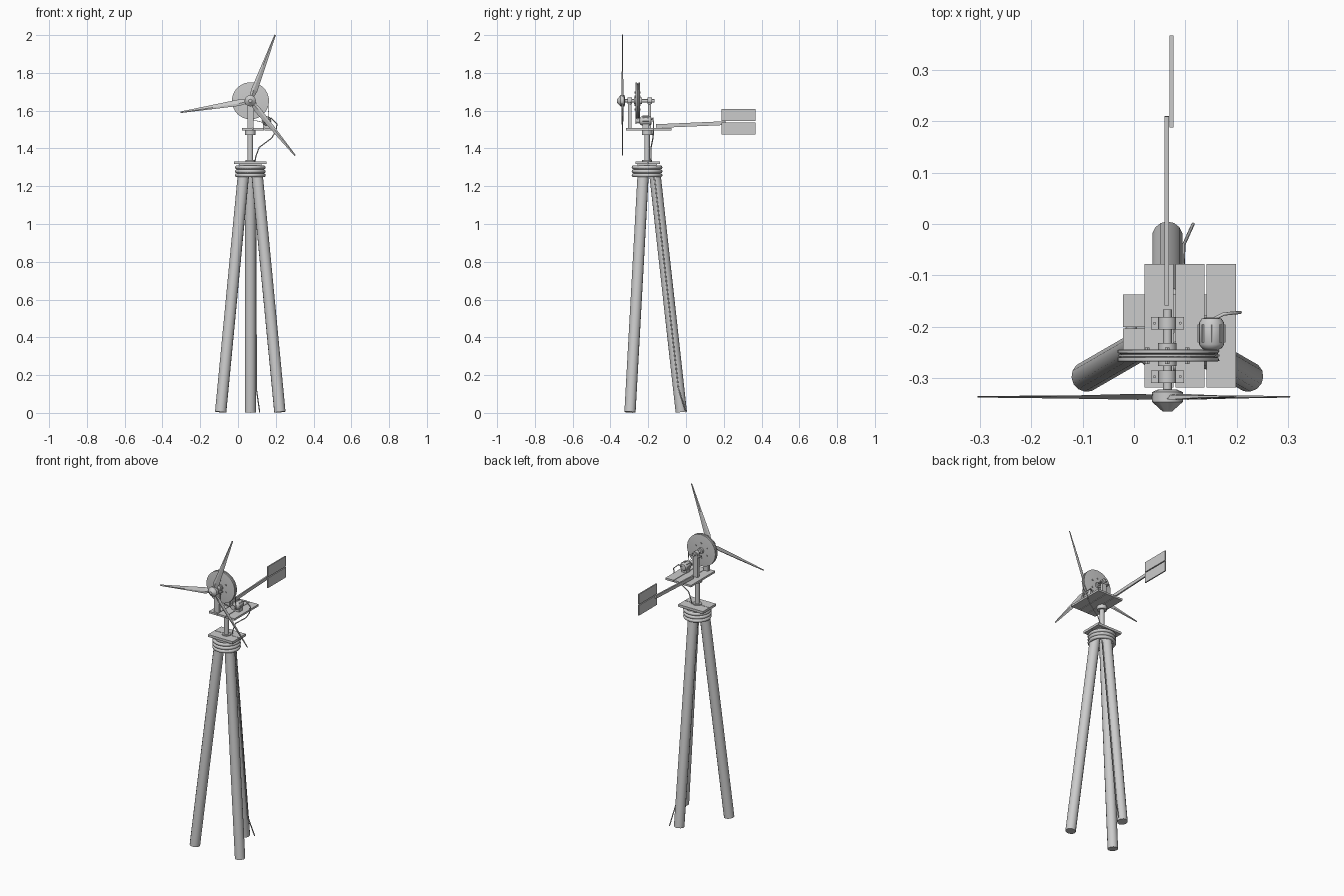
import bpy, bmesh, math
from mathutils import Vector, Matrix

if "Cube" in bpy.data.objects:
    bpy.data.objects.remove(bpy.data.objects["Cube"])

GREY = bpy.data.materials.new("weathered grey")
GREY.diffuse_color = (0.6, 0.6, 0.6, 1)
GREY.use_nodes = True
GREY.node_tree.nodes["Principled BSDF"].inputs["Base Color"].default_value = GREY.diffuse_color
CX, CY = 0.065, -0.206      # mast axis
HZ = 1.652                  # rotor shaft height


def finish(name, bm, smooth=False):
    bmesh.ops.recalc_face_normals(bm, faces=bm.faces[:])
    me = bpy.data.meshes.new(name)
    bm.to_mesh(me)
    bm.free()
    me.materials.append(GREY)
    ob = bpy.data.objects.new(name, me)
    bpy.context.collection.objects.link(ob)
    if smooth:
        bpy.ops.object.select_all(action='DESELECT')
        bpy.context.view_layer.objects.active = ob
        ob.select_set(True)
        bpy.ops.object.shade_smooth_by_angle(angle=math.radians(35))
    return ob


def box(name, x0, x1, y0, y1, z0, z1):
    bm = bmesh.new()
    m = Matrix.Translation(((x0 + x1) / 2, (y0 + y1) / 2, (z0 + z1) / 2))
    bmesh.ops.create_cube(bm, size=1, matrix=m @ Matrix.Diagonal((x1 - x0, y1 - y0, z1 - z0, 1)))
    return finish(name, bm)


def rod(name, a, b, r, n=12, smooth=True):
    a, b = Vector(a), Vector(b)
    bm = bmesh.new()
    m = Matrix.Translation((a + b) / 2) @ (b - a).to_track_quat('Z', 'Y').to_matrix().to_4x4()
    bmesh.ops.create_cone(bm, cap_ends=True, segments=n, radius1=r, radius2=r,
                          depth=(b - a).length, matrix=m)
    return finish(name, bm, smooth)


def bridge(bm, loops, closed=False):
    pairs = list(zip(loops, loops[1:])) + ([(loops[-1], loops[0])] if closed else [])
    for p, q in pairs:
        for i in range(len(p)):
            j = (i + 1) % len(p)
            bm.faces.new((p[i], p[j], q[j], q[i]))


def lathe(name, x, z, profile, n=24):
    """Turn (radius, y) pairs about an axis parallel to y."""
    bm = bmesh.new()
    loops = [[bm.verts.new((x + r * math.cos(t), y, z + r * math.sin(t)))
              for t in (2 * math.pi * i / n for i in range(n))] for r, y in profile]
    bridge(bm, loops)
    bm.faces.new(loops[0])
    bm.faces.new(loops[-1])
    return finish(name, bm, True)


def cable(name, pts, r):
    cu = bpy.data.curves.new(name, 'CURVE')
    cu.dimensions = '3D'
    cu.bevel_depth, cu.bevel_resolution, cu.use_fill_caps = r, 1, True
    sp = cu.splines.new('POLY')
    sp.points.add(len(pts) - 1)
    for p, c in zip(sp.points, pts):
        p.co = (*c, 1)
    cu.materials.append(GREY)
    ob = bpy.data.objects.new(name, cu)
    bpy.context.collection.objects.link(ob)


# Tripod legs
for k in range(3):
    t = math.radians(90 + 120 * k)
    d = Vector((math.cos(t), math.sin(t), 0))
    c = Vector((CX, CY, 0))
    rod("leg", c + d * 0.181 + Vector((0, 0, 0.004)), c + d * 0.037 + Vector((0, 0, 1.305)),
        0.03, 14)

# Rope lashing around the leg tops
for z in (1.258, 1.279, 1.3):
    bpy.ops.mesh.primitive_torus_add(major_segments=32, minor_segments=8, major_radius=0.071,
                                     minor_radius=0.0105, location=(CX, CY, z))
    ring = bpy.context.object
    ring.name = "rope_lashing"
    ring.data.materials.append(GREY)
    bpy.ops.object.shade_smooth()

# Lower deck: crosswise planks on a smaller base board
box("base_board", 0.005, 0.125, CY - 0.052, CY + 0.052, 1.3, 1.317)
for y in (-0.267, -0.2005):
    box("lower_plank", -0.021, 0.15, y, y + 0.0635, 1.317, 1.332)

# Mast and swivel collar
rod("mast", (CX, CY, 1.3), (CX, CY, 1.5), 0.0145, 16)
rod("swivel_collar", (CX, CY, 1.472), (CX, CY, 1.497), 0.028, 16)
rod("mast_foot", (CX, CY, 1.33), (CX, CY, 1.338), 0.026, 16)

# Upper deck planks
for x in (0.02, 0.0805, 0.141):
    box("upper_plank", x, x + 0.057, -0.318, -0.078, 1.496, 1.508)

# Bearing posts with flanges, housings and bolts
for y in (-0.297, -0.193):
    box("bearing_post", CX - 0.016, CX + 0.016, y - 0.009, y + 0.009, 1.508, HZ - 0.012)
    box("bearing_flange", CX - 0.032, CX + 0.032, y - 0.012, y + 0.012, HZ - 0.016, HZ - 0.009)
    lathe("bearing_housing", CX, HZ, [(0.017, y - 0.012), (0.017, y + 0.012)], 16)
    for s in (-1, 1):
        rod("flange_bolt", (CX + s * 0.025, y, HZ - 0.02), (CX + s * 0.025, y, HZ - 0.005), 0.003, 6)

# Rotor shaft, hub and nose cone
rod("rotor_shaft", (CX, -0.335, HZ), (CX, -0.166, HZ), 0.0085, 12)
lathe("hub_nose", CX, HZ, [(0.018, -0.322), (0.03, -0.327), (0.03, -0.346), (0.009, -0.365)], 12)

# Drive wheel with grooved rim, spacer and bolts
lathe("drive_wheel", CX + 0.001, HZ, [(0.092, -0.268), (0.098, -0.267), (0.098, -0.26),
      (0.091, -0.258), (0.091, -0.253), (0.098, -0.251), (0.098, -0.245), (0.092, -0.244)], 40)
lathe("wheel_hub", CX, HZ, [(0.018, -0.276), (0.018, -0.232)], 16)
for k in range(6):
    t = math.radians(60 * k + 30)
    x, z = CX + 0.045 * math.cos(t), HZ + 0.045 * math.sin(t)
    rod("wheel_bolt", (x, -0.272, z), (x, -0.24, z), 0.005, 6)

# Generator with front pulley, cooling bars and mounting block
GX, GZ = 0.151, 1.546
lathe("generator", GX, GZ, [(0.012, -0.246), (0.02, -0.241), (0.0245, -0.234), (0.0245, -0.192),
                            (0.019, -0.184), (0.008, -0.182)], 20)
lathe("generator_pulley", GX, GZ, [(0.016, -0.267), (0.011, -0.257), (0.011, -0.254),
                                   (0.016, -0.246)], 16)
for k in range(8):
    t = math.radians(45 * k)
    x, z = GX + 0.0245 * math.cos(t), GZ + 0.0245 * math.sin(t)
    rod("cooling_bar", (x, -0.231, z), (x, -0.196, z), 0.003, 6)
box("generator_mount", GX - 0.018, GX + 0.018, -0.23, -0.197, 1.508, 1.53)

# Drive belt: loop hugging both the wheel and the pulley
bm = bmesh.new()
loops = []
for y, off in ((-0.2575, 0), (-0.2575, 0.003), (-0.2535, 0.003), (-0.2535, 0)):
    loop = []
    for i in range(48):
        t = 2 * math.pi * (i + 0.3) / 48
        d = Vector((math.cos(t), 0, math.sin(t)))
        ends = [(Vector((CX, y, HZ)), 0.092), (Vector((GX, y, GZ)), 0.012)]
        c, r = max(ends, key=lambda e: e[0].dot(d) + e[1])
        loop.append(bm.verts.new(c + d * (r + off)))
    loops.append(loop)
bridge(bm, loops, True)
finish("drive_belt", bm)

# Three tapered, twisted blades
for k in range(3):
    bm = bmesh.new()
    loops = []
    for r, half, thick, pitch in ((0.015, 0.010, 0.005, 20), (0.06, 0.018, 0.0045, 18),
                                  (0.2, 0.0115, 0.003, 10), (0.374, 0.004, 0.0015, 5)):
        rot = Matrix.Rotation(math.radians(pitch), 3, 'X')
        sect = ((half, 0), (half * 0.3, thick), (-half, 0), (half * 0.3, -thick))
        loops.append([bm.verts.new(Vector((r, 0, 0)) + rot @ Vector((0, b, a))) for a, b in sect])
    bridge(bm, loops)
    bm.faces.new(loops[0])
    bm.faces.new(loops[-1])
    spin = Matrix.Rotation(-math.radians(69.3 + 120 * k), 4, 'Y')
    bm.transform(Matrix.Translation((CX, -0.336, HZ)) @ spin)
    finish("blade", bm)

# Tail boom and two-plank vane
boom = box("tail_boom", 0.0595, 0.0685, -0.158, 0.21, -0.01, 0.01)
boom.data.transform(Matrix.Translation((0, 0, 1.525)) @ Matrix.Rotation(math.radians(2.5), 4, 'X'))
for z0, z1 in ((1.475, 1.538), (1.544, 1.608)):
    box("tail_vane_plank", 0.0695, 0.077, 0.188, 0.367, z0, z1)

# Power cable from generator down the rear leg
cable("power_cable", [(0.155, -0.185, 1.55), (0.175, -0.175, 1.56), (0.207, -0.172, 1.53),
                      (0.2, -0.172, 1.49), (0.178, -0.175, 1.455), (0.112, -0.185, 1.405),
                      (0.095, -0.185, 1.36), (0.085, -0.19, 1.3), (0.094, -0.165, 1.23),
                      (0.097, -0.04, 0.13), (0.115, 0.0, 0.004)], 0.0032)
